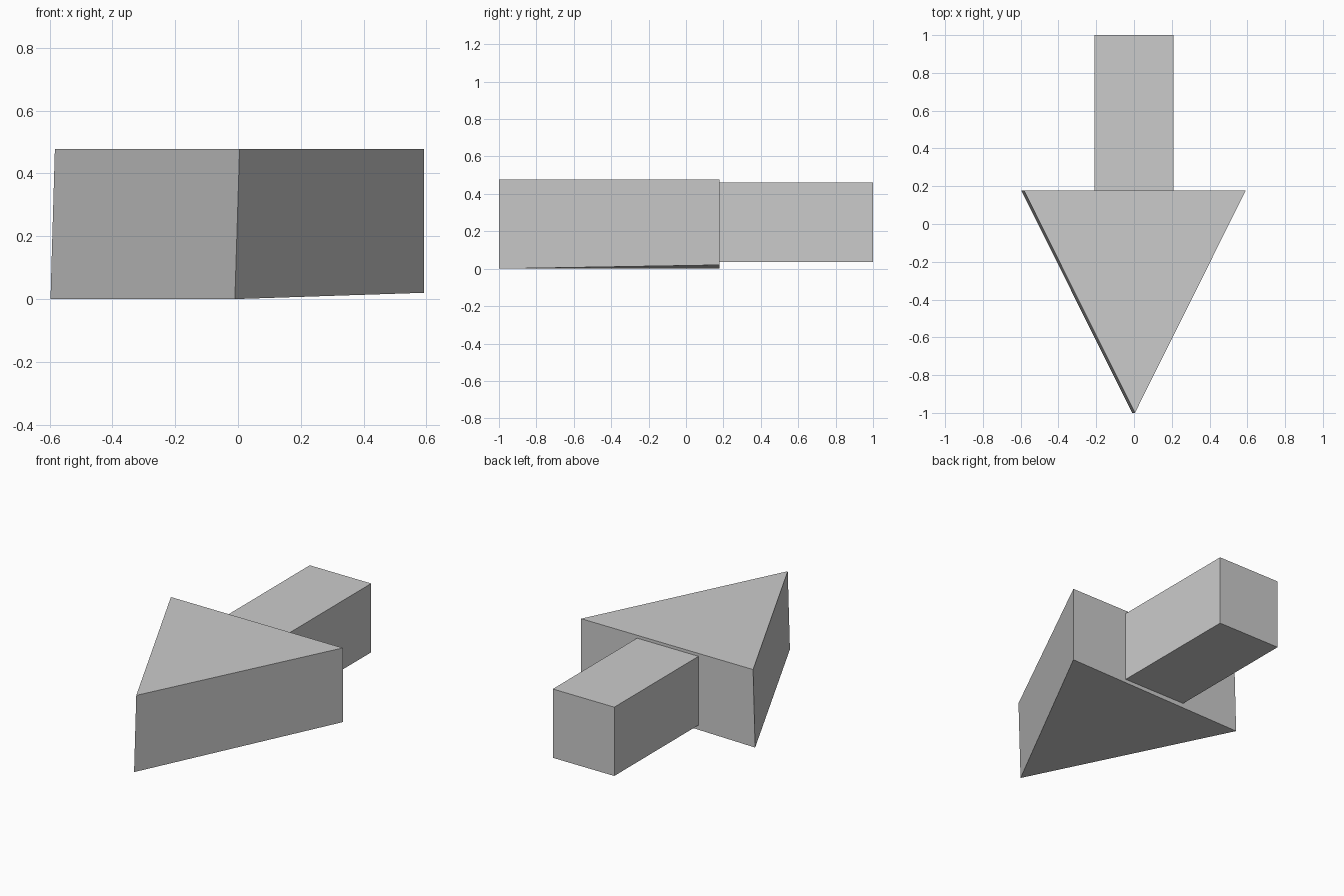
import bpy
import bmesh

cube = bpy.data.objects.get("Cube")
if cube:
    bpy.data.objects.remove(cube, do_unlink=True)

grey = bpy.data.materials.new("light_grey")
grey.use_nodes = True
colour = (0.6, 0.6, 0.6, 1)
grey.diffuse_color = colour
grey.node_tree.nodes["Principled BSDF"].inputs["Base Color"].default_value = colour


def prism(name, bottom, top):
    """Flat-faced solid joining two matching outlines."""
    bm = bmesh.new()
    low = [bm.verts.new(p) for p in bottom]
    high = [bm.verts.new(p) for p in top]
    bm.faces.new(low[::-1])
    bm.faces.new(high)
    for i in range(len(low)):
        j = (i + 1) % len(low)
        bm.faces.new((low[i], low[j], high[j], high[i]))
    bmesh.ops.recalc_face_normals(bm, faces=bm.faces)
    mesh = bpy.data.meshes.new(name)
    bm.to_mesh(mesh)
    bm.free()
    mesh.materials.append(grey)
    obj = bpy.data.objects.new(name, mesh)
    bpy.context.collection.objects.link(obj)
    return obj


# Slightly skewed triangular arrow head, tip towards the front
prism("arrow_head",
      [(-0.01, -1, 0), (0.592, 0.178, 0.02), (-0.597, 0.178, 0)],
      [(0.005, -1, 0.478), (0.592, 0.178, 0.478), (-0.583, 0.178, 0.478)])

# Square shaft running back from the head
outline = [(-0.21, 0.178), (0.21, 0.178), (0.21, 1), (-0.21, 1)]
prism("arrow_shaft",
      [(x, y, 0.035) for x, y in outline],
      [(x, y, 0.46) for x, y in outline])
